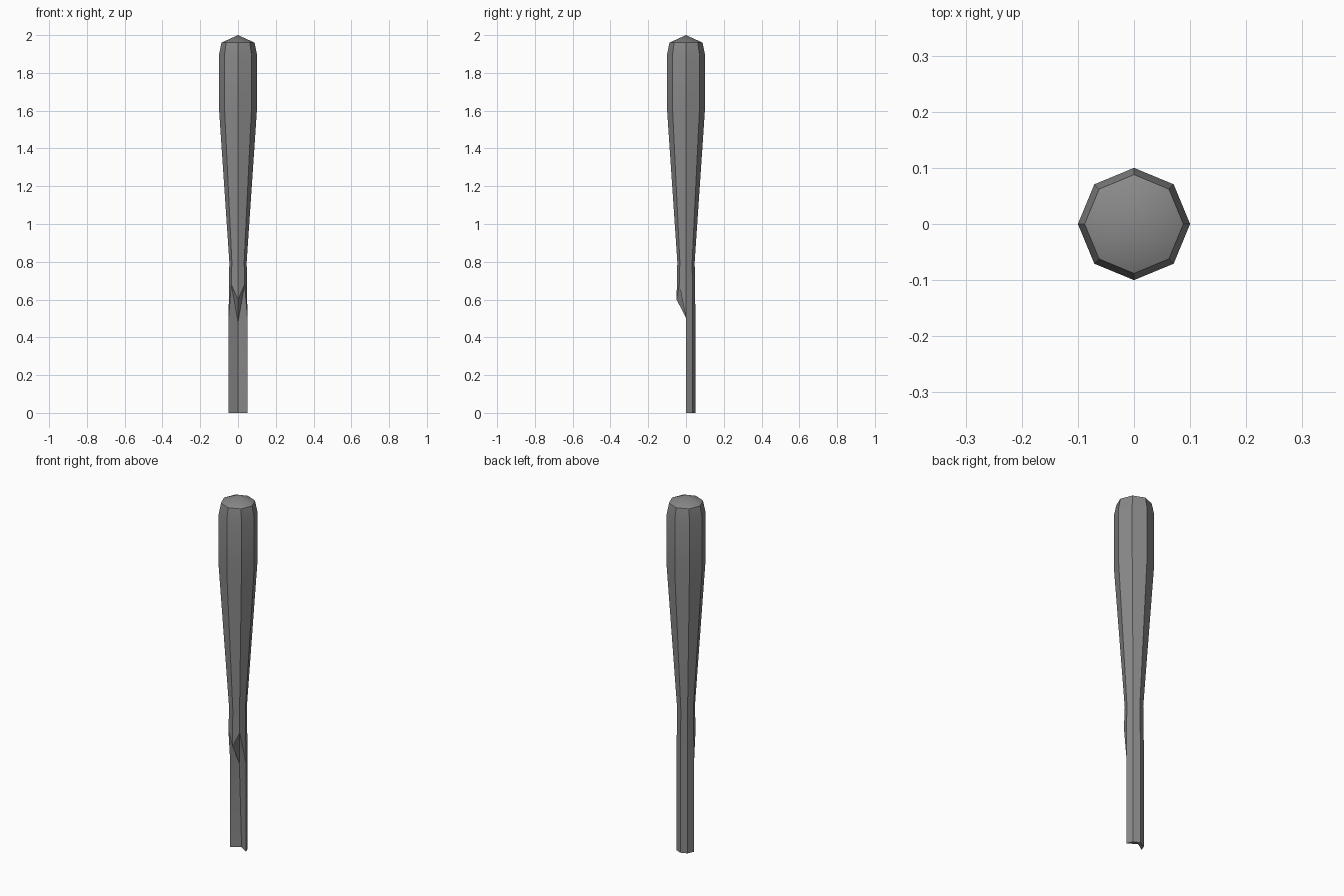
import bpy
import bmesh
from math import sin, cos, pi, radians

cube = bpy.data.objects.get("Cube")
if cube:
    bpy.data.objects.remove(cube, do_unlink=True)

mat = bpy.data.materials.new("worn grey")
mat.use_nodes = True
grey = (0.25, 0.25, 0.25, 1)
mat.diffuse_color = grey
bsdf = next(n for n in mat.node_tree.nodes if n.type == "BSDF_PRINCIPLED")
bsdf.inputs["Base Color"].default_value = grey

SIDES = 8
bm = bmesh.new()


def point(i, r, z):
    a = 2 * pi * i / SIDES
    return bm.verts.new((r * cos(a), r * sin(a), z))


# Barrel: octagonal rings from the shoulder down to the grip
rings = [[point(i, r, z) for i in range(SIDES)]
         for r, z in ((0.088, 1.96), (0.1, 1.9), (0.1, 1.6), (0.046, 0.8))]

# Splintered ring: the front corners break off higher than the rest
break_height = {5: 0.68, 6: 0.6, 7: 0.68}
rings.append([point(i, 0.05, break_height.get(i, 0.5)) for i in range(SIDES)])
for upper, lower in zip(rings, rings[1:]):
    for i in range(SIDES):
        j = (i + 1) % SIDES
        bm.faces.new((upper[i], lower[i], lower[j], upper[j]))

# Shallow pointed cap
tip = bm.verts.new((0, 0, 2))
for i in range(SIDES):
    bm.faces.new((tip, rings[0][i], rings[0][(i + 1) % SIDES]))

# Grip: only the back half carries on down to the end
broken = rings[-1]
end = [point(i, 0.05, 0) for i in range(SIDES // 2 + 1)]
for i in range(SIDES // 2):
    bm.faces.new((broken[i], end[i], end[i + 1], broken[i + 1]))

# Jagged fracture and the grooved inside of the split grip
core = bm.verts.new((0, 0.012, 0.48))
core_end = bm.verts.new((0, 0.032, 0))
for i in range(SIDES // 2, SIDES):
    bm.faces.new((core, broken[i], broken[(i + 1) % SIDES]))
bm.faces.new((core, broken[0], end[0], core_end))
bm.faces.new((core, core_end, end[-1], broken[4]))
bm.faces.new(end + [core_end])

bmesh.ops.recalc_face_normals(bm, faces=bm.faces)
mesh = bpy.data.meshes.new("broken_bat")
bm.to_mesh(mesh)
bm.free()
mesh.materials.append(mat)
bat = bpy.data.objects.new("broken_bat", mesh)
bpy.context.collection.objects.link(bat)

bpy.ops.object.select_all(action="DESELECT")
bat.select_set(True)
bpy.context.view_layer.objects.active = bat
bpy.ops.object.shade_smooth_by_angle(angle=radians(30))
